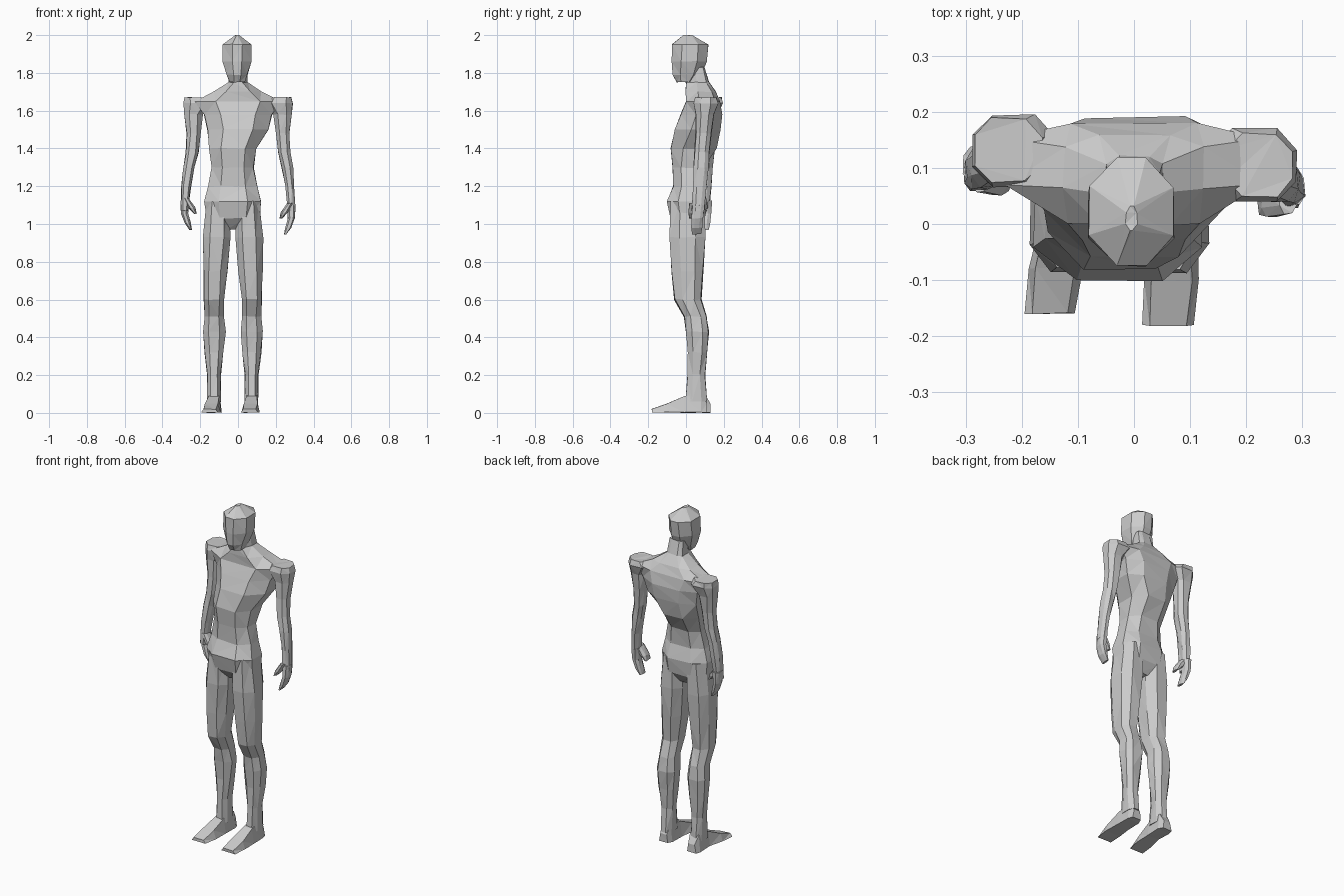
import bpy
import bmesh
import random

random.seed(4)

default_cube = bpy.data.objects.get("Cube")
if default_cube:
    bpy.data.objects.remove(default_cube, do_unlink=True)

# One plain material for the whole figure
grey = bpy.data.materials.new("plain grey")
grey.use_nodes = True
colour = (0.6, 0.6, 0.6, 1)
grey.diffuse_color = colour
grey.node_tree.nodes["Principled BSDF"].inputs["Base Color"].default_value = colour


def loft(name, sections, jitter=0.003):
    """Join a list of equal point loops into a closed, triangulated, flat-shaded part."""
    bm = bmesh.new()
    loops = []
    for section in sections:
        loops.append([bm.verts.new([c + random.uniform(-jitter, jitter) for c in point])
                      for point in section])
    for lower, upper in zip(loops, loops[1:]):
        for i in range(len(lower)):
            j = (i + 1) % len(lower)
            bm.faces.new((lower[i], lower[j], upper[j], upper[i]))
    bm.faces.new(loops[0])
    bm.faces.new(loops[-1])
    bmesh.ops.recalc_face_normals(bm, faces=bm.faces)
    bmesh.ops.triangulate(bm, faces=bm.faces)
    mesh = bpy.data.meshes.new(name)
    bm.to_mesh(mesh)
    bm.free()
    mesh.materials.append(grey)
    part = bpy.data.objects.new(name, mesh)
    bpy.context.collection.objects.link(part)


def ring(x, z, half_width, front, back, corner=0.5, lean=0.0):
    """Eight-sided horizontal cross-section; lean pushes its sides backwards."""
    middle, half_depth = (front + back) / 2, (back - front) / 2
    quarter = [(1, -0.45), (corner, -1)]
    near = [(-u, v) for u, v in quarter] + quarter[::-1]
    outline = near + [(u, -v) for u, v in near[::-1]]
    return [(x + u * half_width,
             middle + v * half_depth + (lean if abs(u) == 1 else 0), z)
            for u, v in outline]


def place(sections, sign, dx=0.0, dy=0.0, dz=0.0):
    """Mirror sections to one side and shift them."""
    return [[(sign * x + dx, y + dy, z + dz) for x, y, z in s] for s in sections]


# Torso and neck: height, half width, front, back
hip_shift = -0.027
torso_profile = [
    (0.97, 0.06, -0.03, 0.06),
    (1.03, 0.14, -0.08, 0.1),
    (1.12, 0.15, -0.1, 0.11),
    (1.2, 0.13, -0.07, 0.09),
    (1.3, 0.11, -0.07, 0.1),
    (1.4, 0.125, -0.08, 0.16),
    (1.5, 0.16, -0.06, 0.18),
    (1.58, 0.18, -0.03, 0.19),
    (1.65, 0.23, 0, 0.18),
    (1.7, 0.125, 0, 0.16),
    (1.75, 0.05, 0, 0.12),
    (1.83, 0.045, 0, 0.1),
]
torso = []
for z, half_width, front, back in torso_profile:
    above_waist = z > 1.45
    torso.append(ring(0 if above_waist else hip_shift, z, half_width, front, back,
                      lean=0.02 if above_waist else 0))
loft("torso", torso)

# Head with a narrow jaw and a pointed brow line
head_profile = [
    (1.75, 0.04, -0.05, 0.04),
    (1.79, 0.055, -0.07, 0.08),
    (1.86, 0.075, -0.075, 0.11),
    (1.95, 0.075, -0.075, 0.12),
    (2, 0.01, -0.01, 0.03),
]
loft("head", [ring(-0.005, *row, corner=0.35) for row in head_profile], 0.002)

# Leg, measured outward from the line between the legs
leg_profile = [
    (0.06, 0.035, 0, 0.11),
    (0.2, 0.035, 0.01, 0.1),
    (0.32, 0.05, 0.01, 0.11),
    (0.43, 0.06, 0, 0.12),
    (0.51, 0.05, -0.01, 0.11),
    (0.6, 0.053, -0.06, 0.08),
    (0.75, 0.063, -0.075, 0.09),
    (0.93, 0.073, -0.085, 0.1),
    (1.12, 0.06, -0.08, 0.1),
]
leg = [ring(0.1 - max(0, z - 0.6) * 0.04, z, *row) for z, *row in leg_profile]


def foot(splay):
    """Flat-soled wedge; the toes swing sideways by the splay."""
    sections = []
    for y, half_width, top in [(0.12, 0.03, 0.05), (0.09, 0.04, 0.1), (0, 0.04, 0.09),
                               (-0.09, 0.05, 0.05), (-0.17, 0.045, 0.02)]:
        x = 0.1 + splay * max(0, -y)
        upper = half_width * 0.7
        sections.append([(x - half_width, y, 0.002), (x + half_width, y, 0.002),
                         (x + upper, y, top), (x - upper, y, top)])
    return sections


def limb(path):
    """Arm-like sections from height, outward offset and half width."""
    sections = []
    for z, x, half_width in path:
        y = 0.08 + (z - 1.3) * 0.07
        half_depth = 0.02 + half_width * 0.6
        sections.append(ring(x, z, half_width, y - half_depth, y + half_depth))
    return sections


arm = limb([
    (1.07, 0.284, 0.02),
    (1.2, 0.274, 0.024),
    (1.3, 0.26, 0.03),
    (1.38, 0.243, 0.032),
    (1.48, 0.235, 0.035),
    (1.58, 0.235, 0.048),
    (1.64, 0.215, 0.075),
    (1.67, 0.225, 0.06),
])
palm = limb([
    (0.945, 0.25, 0.006),
    (0.98, 0.267, 0.016),
    (1.03, 0.283, 0.018),
    (1.1, 0.282, 0.022),
])
thumb = limb([
    (1.03, 0.226, 0.006),
    (1.06, 0.245, 0.018),
    (1.11, 0.275, 0.015),
])

# Both sides; the right arm is carried slightly higher and further back
for label, sign, splay, back, lift in (("left", 1, -0.07, 0, 0),
                                       ("right", -1, 0.14, 0.025, 0.025)):
    loft(label + "_leg", place(leg, sign, hip_shift))
    loft(label + "_foot", place(foot(splay), sign, hip_shift, -0.01 * sign), 0.002)
    loft(label + "_arm", place(arm, sign, 0, back))
    loft(label + "_palm", place(palm, sign, 0, back * 1.6, lift), 0.002)
    loft(label + "_thumb", place(thumb, sign, 0, back * 1.6 - 0.02, lift), 0.002)
